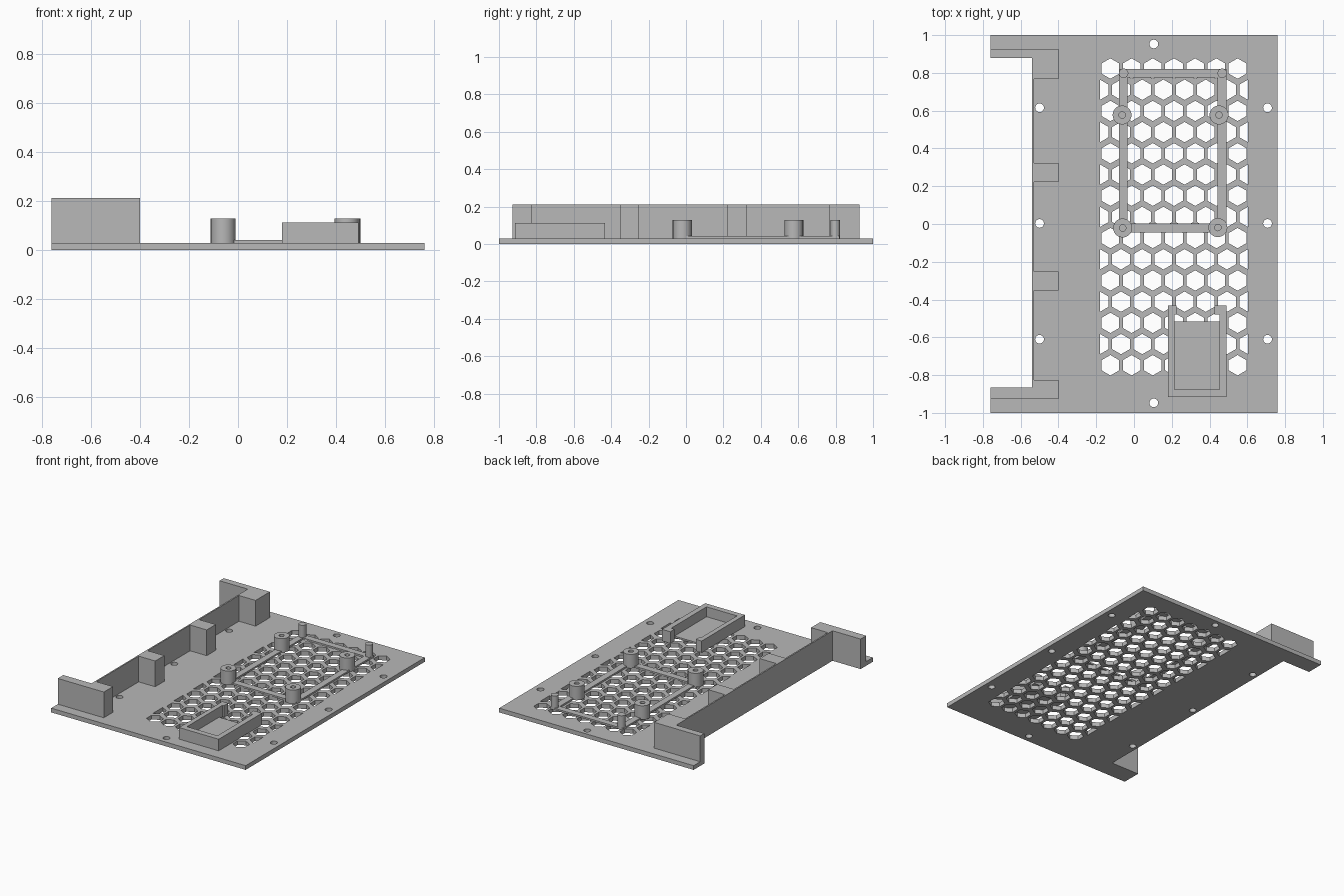
import bpy, bmesh, math

if "Cube" in bpy.data.objects:
    bpy.data.objects.remove(bpy.data.objects["Cube"], do_unlink=True)

grey = bpy.data.materials.new("plain grey")
grey.use_nodes = True
COLOUR = (0.48, 0.48, 0.48, 1)
grey.diffuse_color = COLOUR
grey.node_tree.nodes["Principled BSDF"].inputs["Base Color"].default_value = COLOUR

BASE = 0.03      # top of the plate
BAR = 0.042      # top of the thin raised parts
POST = 0.128     # top of the posts


def prisms(name, outlines, z0, z1):
    """One object holding an upright prism for each outline."""
    bm = bmesh.new()
    for outline in outlines:
        face = bm.faces.new([bm.verts.new((x, y, z0)) for x, y in outline])
        ext = bmesh.ops.extrude_face_region(bm, geom=[face], use_keep_orig=True)
        tops = [g for g in ext["geom"] if isinstance(g, bmesh.types.BMVert)]
        bmesh.ops.translate(bm, vec=(0, 0, z1 - z0), verts=tops)
    bmesh.ops.recalc_face_normals(bm, faces=bm.faces)
    mesh = bpy.data.meshes.new(name)
    bm.to_mesh(mesh)
    bm.free()
    mesh.materials.append(grey)
    obj = bpy.data.objects.new(name, mesh)
    bpy.context.collection.objects.link(obj)
    return obj


def rect(x0, x1, y0, y1):
    return [(x0, y0), (x1, y0), (x1, y1), (x0, y1)]


def ring(x, y, r, n, turn=0.0):
    angles = [turn + 2 * math.pi * i / n for i in range(n)]
    return [(x + r * math.cos(a), y + r * math.sin(a)) for a in angles]


def cut(target, cutter):
    mod = target.modifiers.new("cut", "BOOLEAN")
    mod.operation = "DIFFERENCE"
    mod.solver = "EXACT"
    mod.object = cutter
    cutter.hide_render = True
    cutter.hide_viewport = True
    cutter.display_type = "WIRE"


def smooth(obj):
    bpy.ops.object.select_all(action="DESELECT")
    obj.select_set(True)
    bpy.context.view_layer.objects.active = obj
    bpy.ops.object.shade_smooth_by_angle(angle=math.radians(35))


# Base plate with a notch in its side
plate = prisms("base_plate", [[
    (-0.76, -1), (0.76, -1), (0.76, 1), (-0.76, 1), (-0.76, 0.88),
    (-0.54, 0.88), (-0.54, -0.865), (-0.76, -0.865)]], 0, BASE)

# Honeycomb vents, with half cells closing the offset rows
PITCH, CELL, LEFT, RIGHT = 0.1122, 0.054, -0.181, 0.605
holes = []
for row in range(15):
    y = 0.823 - row * PITCH
    odd = row % 2
    for col in range(7 + odd):
        x = LEFT + PITCH * (col + (0 if odd else 0.5))
        cell = ring(x, y, CELL, 6, math.pi / 6)
        holes.append([p for p in cell if LEFT - 0.005 < p[0] < RIGHT + 0.005])

# Screw holes around the edge
screws = [(0.105, 0.953), (0.105, -0.947)]
screws += [(x, y) for x in (-0.5, 0.707) for y in (0.615, 0.003, -0.61)]
holes += [ring(x, y, 0.023, 24) for x, y in screws]
cut(plate, prisms("plate_hole_cutter", holes, -0.05, 0.1))

# Tall side bracket: thin wall, two end flanges and four square blocks
outline = [(-0.76, -0.865), (-0.76, -0.927), (-0.4, -0.927), (-0.4, -0.825), (-0.53, -0.825)]
for low, high in ((-0.353, -0.252), (0.222, 0.323)):
    outline += [(-0.53, low), (-0.4, low), (-0.4, high), (-0.53, high)]
outline += [(-0.53, 0.768), (-0.4, 0.768), (-0.4, 0.927), (-0.76, 0.927),
            (-0.76, 0.88), (-0.54, 0.88), (-0.54, -0.865)]
prisms("side_bracket", [outline], BASE, 0.212)

# Low frame between the posts
frame = prisms("mount_frame", [rect(-0.08, 0.49, -0.045, 0.82)], BASE, BAR)
cut(frame, prisms("frame_cutter", [rect(-0.035, 0.443, 0.003, 0.775)], 0, 0.1))

# Hollow posts and plain pins
spots = [(-0.063, 0.577), (0.45, 0.577), (-0.06, -0.021), (0.444, -0.019)]
for i, (x, y) in enumerate(spots):
    post = prisms(f"hollow_post_{i + 1}", [ring(x, y, 0.05, 40)], BASE, POST)
    cut(post, prisms(f"post_bore_cutter_{i + 1}", [ring(x, y, 0.017, 24)], BAR, 0.2))
    smooth(post)
for side, x in (("right", -0.055), ("left", 0.467)):
    smooth(prisms(f"{side}_pin", [ring(x, 0.798, 0.025, 32)], BASE, POST))

# Open tray with hooked arms and a floor pad
prisms("tray_wall", [[
    (0.18, -0.432), (0.18, -0.915), (0.49, -0.915), (0.49, -0.432),
    (0.425, -0.432), (0.425, -0.48), (0.452, -0.48), (0.452, -0.875),
    (0.214, -0.875), (0.214, -0.48), (0.226, -0.48), (0.226, -0.432)]], BASE, 0.112)
prisms("tray_floor", [rect(0.214, 0.452, -0.875, -0.517)], BASE, BAR)
